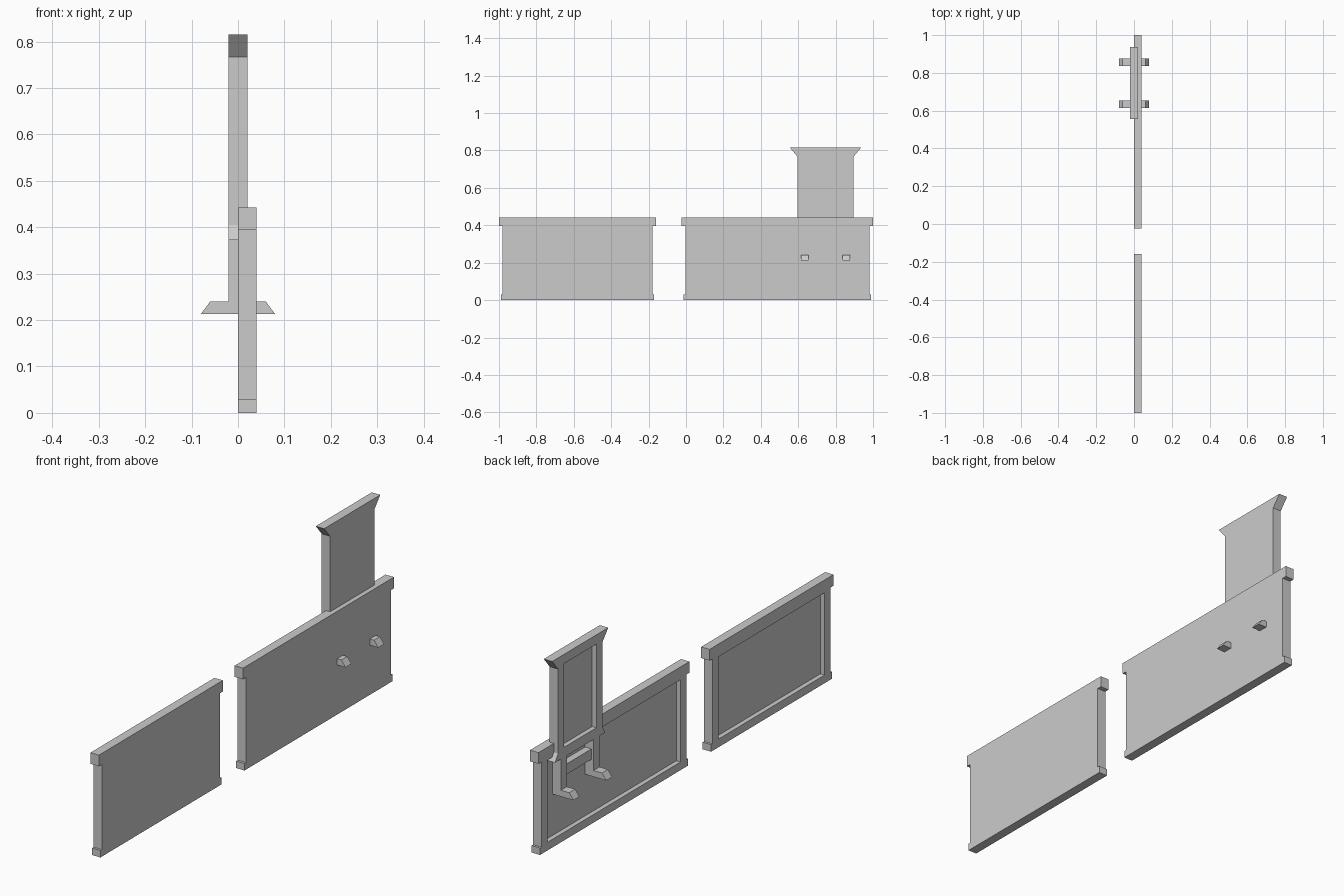
import bpy
import bmesh

cube = bpy.data.objects.get("Cube")
if cube:
    bpy.data.objects.remove(cube, do_unlink=True)

grey = bpy.data.materials.new("plain_grey")
grey.use_nodes = True
grey.diffuse_color = (0.6, 0.6, 0.6, 1)
grey.node_tree.nodes["Principled BSDF"].inputs["Base Color"].default_value = (0.6, 0.6, 0.6, 1)


def prism(name, points, axis, start, end):
    """Extrude a flat outline along x (points are y, z) or y (points are x, z)."""
    bm = bmesh.new()
    if axis == "x":
        verts = [bm.verts.new((start, a, z)) for a, z in points]
        move = (end - start, 0, 0)
    else:
        verts = [bm.verts.new((a, start, z)) for a, z in points]
        move = (0, end - start, 0)
    face = bm.faces.new(verts)
    result = bmesh.ops.extrude_face_region(bm, geom=[face])
    moved = [g for g in result["geom"] if isinstance(g, bmesh.types.BMVert)]
    bmesh.ops.translate(bm, verts=moved, vec=move)
    bmesh.ops.recalc_face_normals(bm, faces=bm.faces)
    mesh = bpy.data.meshes.new(name)
    bm.to_mesh(mesh)
    bm.free()
    mesh.materials.append(grey)
    obj = bpy.data.objects.new(name, mesh)
    bpy.context.collection.objects.link(obj)
    return obj


def rectangle(a0, a1, z0, z1):
    return [(a0, z0), (a1, z0), (a1, z1), (a0, z1)]


def mirrored(centre, half):
    """Close a half outline, given as (offset, z) from bottom to top."""
    right = [(centre + d, z) for d, z in half]
    left = [(centre - d, z) for d, z in reversed(half)]
    return right + left


def recess(obj, a0, a1, z0, z1, start, end):
    """Sink a rectangular field into the -x side."""
    cutter = prism("recess_cutter", rectangle(a0, a1, z0, z1), "x", start, end)
    cutter.hide_render = True
    mod = obj.modifiers.new("recess", "BOOLEAN")
    mod.operation = "DIFFERENCE"
    mod.solver = "EXACT"
    mod.object = cutter
    bpy.context.view_layer.objects.active = obj
    bpy.ops.object.modifier_apply(modifier=mod.name)
    bpy.data.objects.remove(cutter, do_unlink=True)


# Low wall panels with a foot strip, top cap and sunken back
for name, y0, y1 in (("short_panel", -1, -0.16), ("long_panel", -0.023, 1)):
    half = (y1 - y0) / 2
    outline = [(half - 0.01, 0), (half - 0.01, 0.03), (half - 0.02, 0.03),
               (half - 0.02, 0.395), (half, 0.395), (half, 0.443)]
    panel = prism(name, mirrored((y0 + y1) / 2, outline), "x", 0, 0.04)
    recess(panel, y0 + 0.06, y1 - 0.06, 0.035, 0.388, -0.1, 0.02)

# Tall upright board with a flared top and base
MID = 0.746
board = prism("upright_board", mirrored(MID, [
    (0.17, 0.373), (0.15, 0.405), (0.15, 0.767), (0.19, 0.815)]), "x", -0.02, 0.02)
recess(board, MID - 0.11, MID + 0.11, 0.416, 0.775, -0.1, 0)

# Legs and the tapered feet that pass through the long panel
for side, offset in (("front", -0.111), ("back", 0.111)):
    y0, y1 = MID + offset - 0.02, MID + offset + 0.02
    prism(side + "_leg", rectangle(-0.02, 0.02, 0.22, 0.38), "y", y0, y1)
    prism(side + "_foot", mirrored(0, [(0.08, 0.213), (0.06, 0.24)]), "y", y0, y1)

# Rail between the legs
prism("leg_rail", rectangle(MID - 0.1, MID + 0.1, 0.285, 0.33), "x", -0.01, 0.02)
